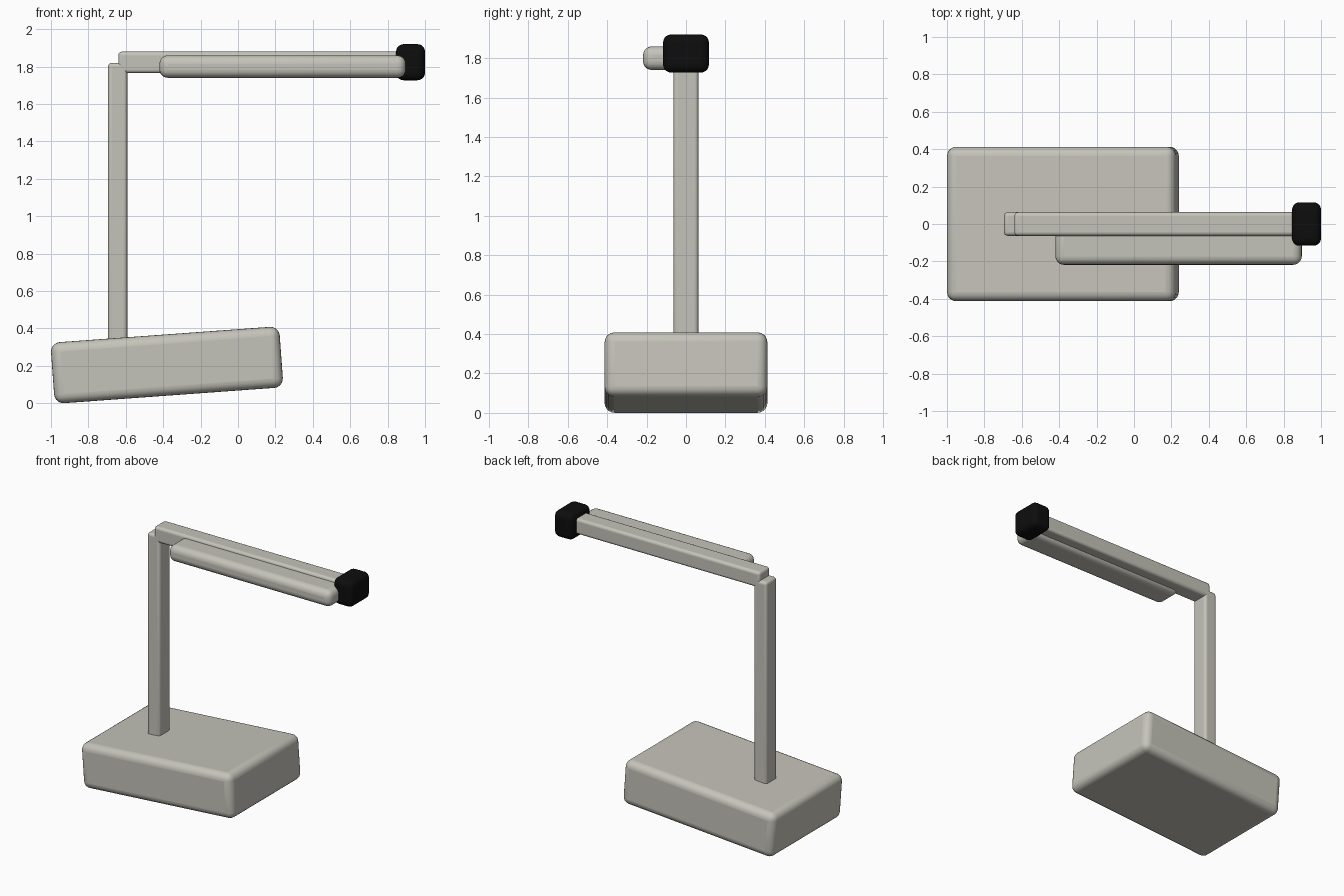
import bpy
import math

old = bpy.data.objects.get("Cube")
if old:
    bpy.data.objects.remove(old, do_unlink=True)


def make_material(name, color):
    mat = bpy.data.materials.new(name)
    mat.use_nodes = True
    mat.diffuse_color = color
    bsdf = next(n for n in mat.node_tree.nodes if n.type == 'BSDF_PRINCIPLED')
    bsdf.inputs["Base Color"].default_value = color
    return mat


def rounded_box(name, low, high, radius, mat, tilt=0):
    """Box between two corners with rounded edges, tilted about y in degrees."""
    center = [(a + b) / 2 for a, b in zip(low, high)]
    bpy.ops.mesh.primitive_cube_add(size=1, location=center)
    obj = bpy.context.object
    obj.name = name
    obj.scale = [b - a for a, b in zip(low, high)]
    bpy.ops.object.transform_apply(location=False, rotation=False, scale=True)
    obj.rotation_euler.y = math.radians(-tilt)
    bevel = obj.modifiers.new("rounded_edges", 'BEVEL')
    bevel.width = radius
    bevel.segments = 5
    bevel.limit_method = 'NONE'
    obj.data.materials.append(mat)
    bpy.ops.object.shade_smooth_by_angle(angle=math.radians(35))
    return obj


ivory = make_material("warm_grey", (0.56, 0.55, 0.49, 1))
black = make_material("black", (0.004, 0.004, 0.004, 1))

# Heavy base, tipped up slightly at one end
rounded_box("base", (-0.993, -0.413, 0.041), (0.233, 0.413, 0.368), 0.05, ivory, tilt=4.15)

# Upright post and horizontal arm
rounded_box("post", (-0.695, -0.063, 0.25), (-0.592, 0.063, 1.82), 0.02, ivory)
rounded_box("arm", (-0.64, -0.063, 1.765), (0.92, 0.063, 1.88), 0.02, ivory)

# Lamp bar alongside the arm
rounded_box("lamp_bar", (-0.42, -0.218, 1.74), (0.897, -0.01, 1.86), 0.045, ivory)

# Dark end cap
rounded_box("end_cap", (0.845, -0.116, 1.727), (1.0, 0.116, 1.92), 0.04, black)
